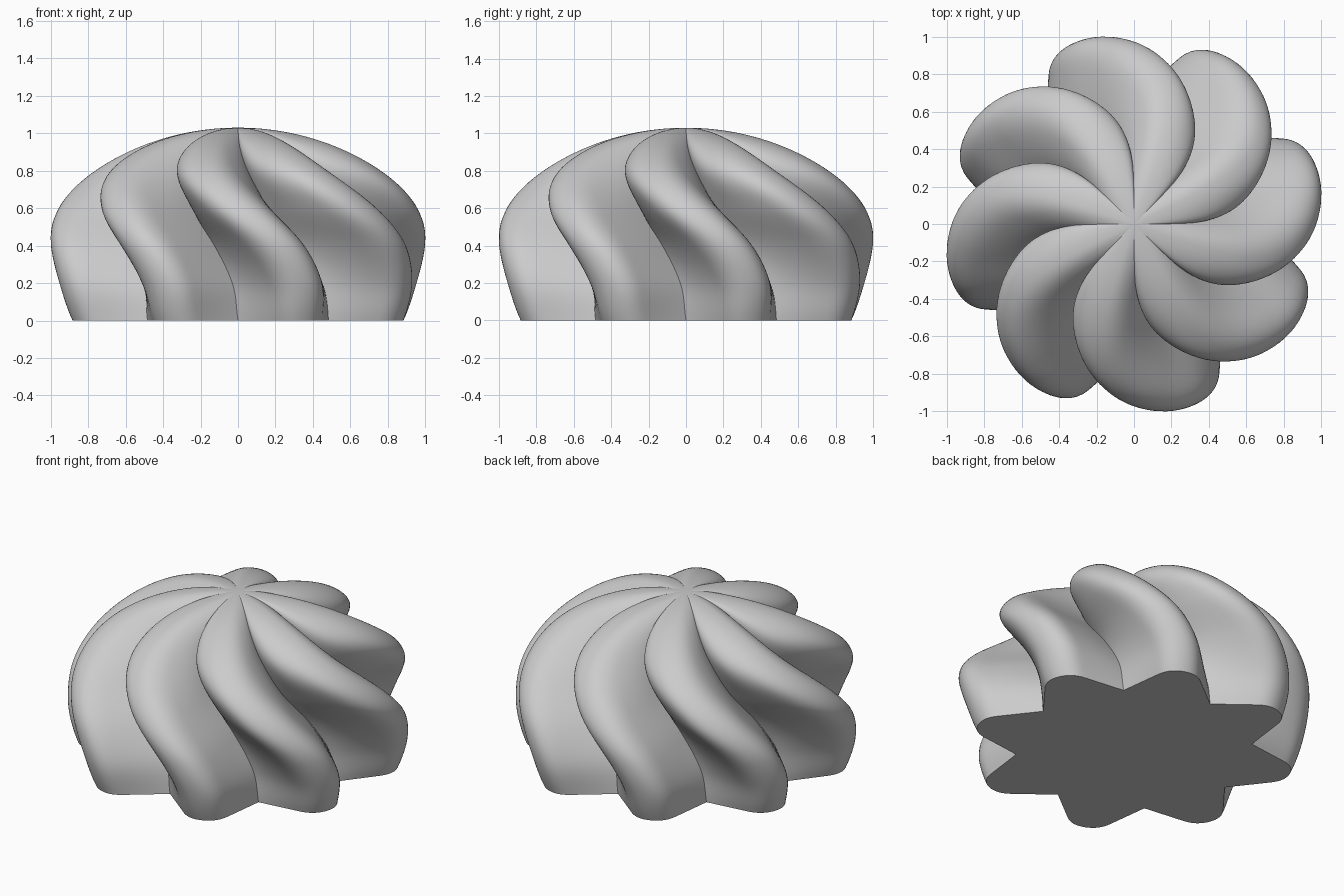
import bpy, bmesh, math
from mathutils import Vector

if "Cube" in bpy.data.objects:
    bpy.data.objects.remove(bpy.data.objects["Cube"])

LOBES, LEVELS, FLANK, TIP = 8, 60, 8, 8
R, MID, TOP = 1.022, 0.37, 1.03

# height, groove depth ratio, groove twist, tip twist (degrees), tip rounding,
# leading shoulder width, leading flank bulge
KEYS = [(0, .725, 0, 0, .92, .135, 0), (.2, .665, 2.6, 2, .90, .15, .01),
        (.4, .595, 12, 9, .87, .18, .03), (.6, .56, 27, 21, .85, .215, .05),
        (.8, .59, 38.5, 34, .84, .24, .07), (.93, .62, 43.5, 40, .84, .24, .07),
        (1.03, .64, 45, 43, .84, .24, .06)]


def sample(z, col):
    """Smooth interpolation of a KEYS column."""
    n = len(KEYS)
    def slope(i):
        a, b = KEYS[max(i - 1, 0)], KEYS[min(i + 1, n - 1)]
        return (b[col] - a[col]) / (b[0] - a[0])
    i = max(k for k in range(n - 1) if KEYS[k][0] <= z + 1e-9)
    a, b = KEYS[i], KEYS[i + 1]
    h = b[0] - a[0]
    t = (z - a[0]) / h
    return ((2*t**3 - 3*t*t + 1) * a[col] + (t**3 - 2*t*t + t) * h * slope(i)
            + (3*t*t - 2*t**3) * b[col] + (t**3 - t*t) * h * slope(i + 1))


def bezier(a, b, c, t):
    return a.lerp(b, t).lerp(b.lerp(c, t), t)


def half_lobe(ratio, a, fx, fy, bulge):
    """Groove at angle a, curved flank, rounded tip on the x axis."""
    v = Vector((ratio * math.cos(a), ratio * math.sin(a)))
    f = Vector((fx, fy))
    k = (v + f) / 2 + Vector((0, bulge))
    c = f + (f - k) * ((1 - fx) / (f.x - k.x))
    m = Vector((1, 0))
    half = [bezier(v, k, f, i / FLANK) for i in range(FLANK)]
    return half + [bezier(f, c, m, i / TIP) for i in range(TIP + 1)]


def lobe(z):
    """One lobe outline, its tip lagging behind the grooves."""
    ratio, groove, tip, fx, fy, bulge = (sample(z, c) for c in range(1, 7))
    a, lag = math.pi / LOBES, math.radians(groove - tip)
    lead = [Vector((p.x, -p.y)) for p in half_lobe(ratio, a + lag, fx, fy, bulge)]
    trail = half_lobe(ratio, a - lag, fx, .135 + (.92 - fx) * .25, bulge * .2)
    return lead + trail[-2:0:-1]


# swirled dome
bm = bmesh.new()
rings = []
low = -math.asin(.385)
for k in range(LEVELS):
    a = low + (math.pi / 2 - low) * k / LEVELS
    z = MID + math.sin(a) * ((TOP - MID) if a > 0 else MID / .385)
    z = max(z, 0)
    r, twist = R * math.cos(a), math.radians(sample(z, 3))
    outline = lobe(z)
    ring = []
    for j in range(LOBES):
        ang = (j + .5) * 2 * math.pi / LOBES - twist
        for p in outline:
            x, y = p.x * r, p.y * r
            ring.append(bm.verts.new((x * math.cos(ang) - y * math.sin(ang),
                                      x * math.sin(ang) + y * math.cos(ang), z)))
    rings.append(ring)
n = len(rings[0])
for lo, hi in zip(rings, rings[1:]):
    for i in range(n):
        j = (i + 1) % n
        bm.faces.new((lo[i], lo[j], hi[j], hi[i]))
apex = bm.verts.new((0, 0, TOP))
for i in range(n):
    bm.faces.new((rings[-1][i], rings[-1][(i + 1) % n], apex))
bm.faces.new(rings[0][::-1])
bmesh.ops.recalc_face_normals(bm, faces=bm.faces)

mesh = bpy.data.meshes.new("swirled_dome")
bm.to_mesh(mesh)
bm.free()
dome = bpy.data.objects.new("swirled_dome", mesh)
bpy.context.collection.objects.link(dome)
bpy.context.view_layer.objects.active = dome
dome.select_set(True)
bpy.ops.object.shade_smooth_by_angle(angle=math.radians(35))
